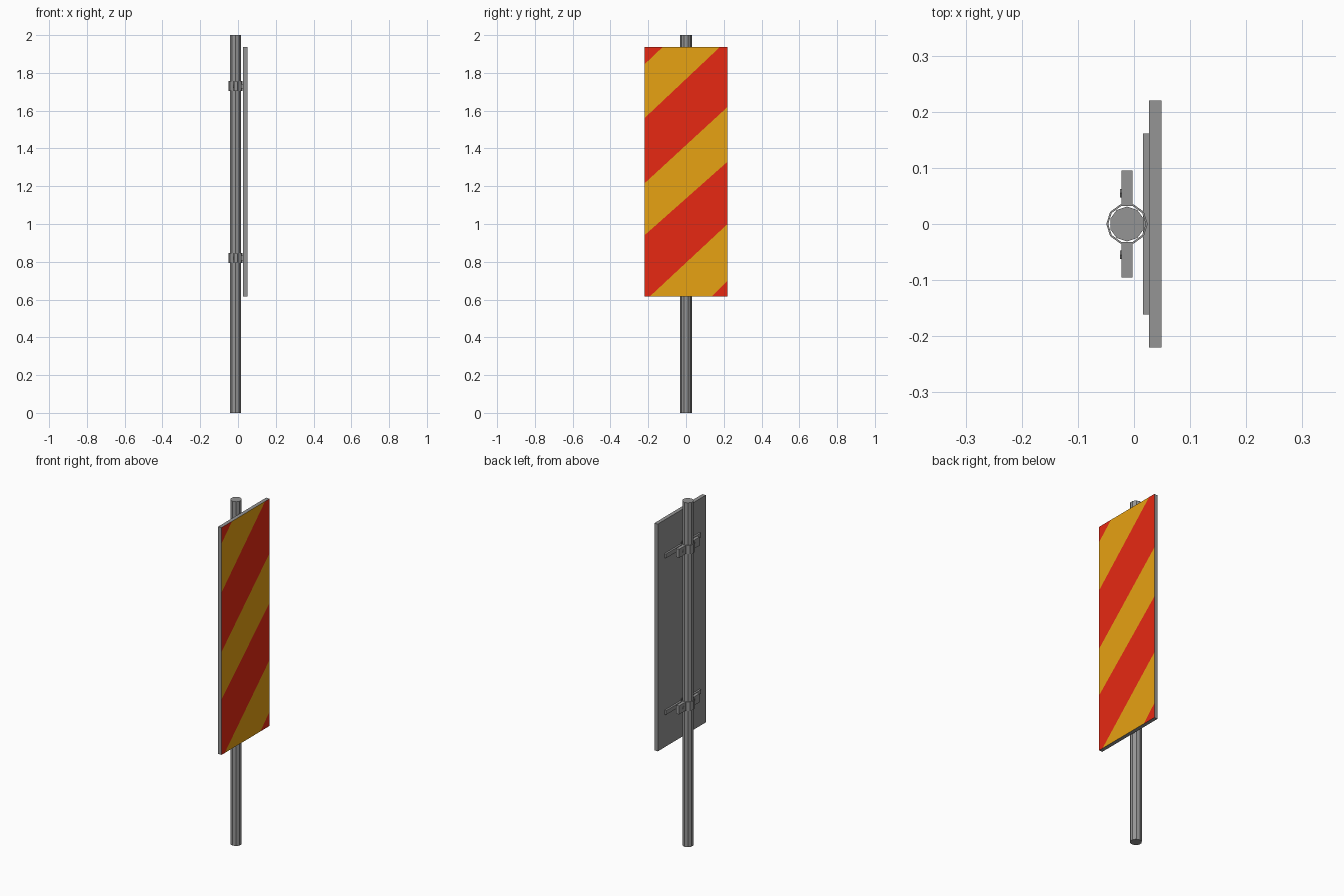
import bpy, bmesh, math
from mathutils import Vector

cube = bpy.data.objects.get("Cube")
if cube:
    bpy.data.objects.remove(cube, do_unlink=True)


def material(name, colour):
    m = bpy.data.materials.new(name)
    m.use_nodes = True
    m.diffuse_color = (*colour, 1)
    m.node_tree.nodes["Principled BSDF"].inputs["Base Color"].default_value = (*colour, 1)
    return m


GREY = material("galvanised grey", (0.3, 0.3, 0.3))
RED = material("warning red", (0.8, 0.022, 0.006))
AMBER = material("warning amber", (0.8, 0.36, 0.006))


def finish(name, bm, *mats):
    bmesh.ops.recalc_face_normals(bm, faces=bm.faces)
    mesh = bpy.data.meshes.new(name)
    bm.to_mesh(mesh)
    bm.free()
    for m in mats or (GREY,):
        mesh.materials.append(m)
    obj = bpy.data.objects.new(name, mesh)
    bpy.context.collection.objects.link(obj)
    return obj


def box_mesh(x, y, z):
    """Box from (low, high) pairs on each axis."""
    bm = bmesh.new()
    bmesh.ops.create_cube(bm, size=1)
    for v in bm.verts:
        v.co = [sum(r) / 2 + c * (r[1] - r[0]) for c, r in zip(v.co, (x, y, z))]
    return bm


def prism(name, radius, depth, location, sides, axis="Z"):
    bm = bmesh.new()
    bmesh.ops.create_cone(bm, cap_ends=True, segments=sides, radius1=radius, radius2=radius, depth=depth)
    # Put a corner on the local x axis
    for v in bm.verts:
        z = v.co.z
        a = math.atan2(v.co.y, v.co.x)
        a = round(a / (math.pi / sides)) * math.pi / sides
        v.co = (radius * math.cos(a), radius * math.sin(a), z)
        if axis == "X":
            v.co = (z, v.co.x, v.co.y)
        v.co += Vector(location)
    return finish(name, bm)


POLE_X = -0.0125
SIDES = 10

# Pole
prism("pole", 0.031, 2, (POLE_X, 0, 1), SIDES)

# Striped panel: the board is cut along each stripe edge
HALF = 0.22
panel = box_mesh((0.027, 0.049), (-HALF, HALF), (0.616, 1.936))
# Height of every stripe edge at the two sides of the board
edges = [(0.26, 0.70), (0.59, 1.0), (0.94, 1.33), (1.215, 1.62), (1.56, 1.975), (1.845, 2.265)]
for low, high in edges:
    bmesh.ops.bisect_plane(panel, geom=panel.verts[:] + panel.edges[:] + panel.faces[:],
                           plane_co=(0, -HALF, low), plane_no=(0, low - high, 2 * HALF))
panel.normal_update()
for f in panel.faces:
    if f.normal.x > 0.9:
        c = f.calc_center_median()
        t = (c.y + HALF) / (2 * HALF)
        below = sum(low + (high - low) * t < c.z for low, high in edges)
        f.material_index = 1 + below % 2
finish("striped_panel", panel, GREY, RED, AMBER)


# Clamps: collar, ears with bolts, and a rail behind the board
def collar(name, z):
    bm = bmesh.new()
    rings = []
    for radius, dz in ((0.0335, -0.026), (0.037, -0.026), (0.037, 0.026), (0.0335, 0.026)):
        rings.append([bm.verts.new((POLE_X + radius * math.cos(a), radius * math.sin(a), z + dz))
                      for a in (math.tau * i / SIDES for i in range(SIDES))])
    for k in range(4):
        a, b = rings[k], rings[(k + 1) % 4]
        for i in range(SIDES):
            j = (i + 1) % SIDES
            bm.faces.new((a[i], a[j], b[j], b[i]))
    finish(name, bm)


for label, z in (("lower", 0.82), ("upper", 1.73)):
    collar(label + "_clamp_collar", z)
    finish(label + "_clamp_rail", box_mesh((0.016, 0.028), (-0.161, 0.161), (z - 0.012, z + 0.012)))
    for side, s in (("left", 1), ("right", -1)):
        y = sorted((s * 0.034, s * 0.095))
        finish(f"{label}_{side}_clamp_ear", box_mesh((-0.022, -0.003), y, (z - 0.025, z + 0.025)))
        prism(f"{label}_{side}_bolt", 0.009, 0.005, (-0.0222, s * 0.055, z), 6, "X")
